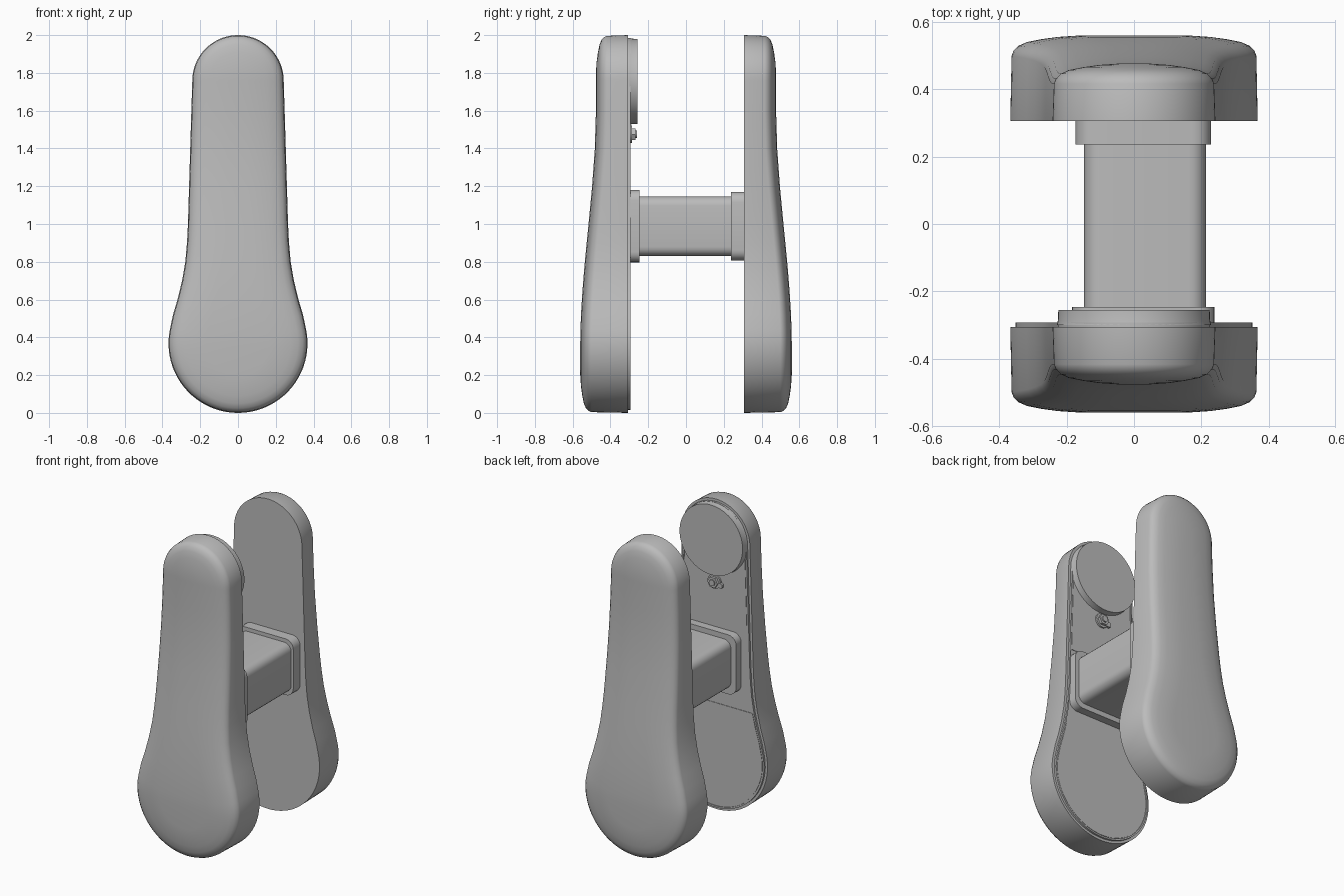
import bpy, bmesh, math
from mathutils import Vector

cube = bpy.data.objects.get("Cube")
if cube:
    bpy.data.objects.remove(cube, do_unlink=True)

grey = bpy.data.materials.new("satin_grey")
grey.use_nodes = True
grey.diffuse_color = (0.5, 0.5, 0.5, 1)
grey.node_tree.nodes["Principled BSDF"].inputs["Base Color"].default_value = (0.5, 0.5, 0.5, 1)


def finish(name, bm, angle=32):
    bmesh.ops.recalc_face_normals(bm, faces=bm.faces)
    mesh = bpy.data.meshes.new(name)
    bm.to_mesh(mesh)
    bm.free()
    mesh.materials.append(grey)
    obj = bpy.data.objects.new(name, mesh)
    bpy.context.collection.objects.link(obj)
    bpy.ops.object.select_all(action="DESELECT")
    obj.select_set(True)
    bpy.context.view_layer.objects.active = obj
    bpy.ops.object.shade_smooth_by_angle(angle=math.radians(angle))
    return obj


def arc(cz, r, start, end, steps):
    angles = [math.radians(start + (end - start) * i / steps) for i in range(steps + 1)]
    return [(r * math.cos(a), cz + r * math.sin(a)) for a in angles]


# Symmetric paddle outline: round bulb, waisted flank, round top
flank = [(0.344, 0.52), (0.32, 0.6), (0.296, 0.7), (0.279, 0.8), (0.27, 0.9),
         (0.265, 1.0), (0.259, 1.2), (0.253, 1.4), (0.247, 1.6)]
half = arc(0.368, 0.368, -90, 12, 22) + flank + arc(1.758, 0.242, 0, 90, 18)
outline = half + [(-x, z) for x, z in reversed(half[1:-1])]
COUNT = len(outline)


def inset(d):
    pts = []
    for i, (x, z) in enumerate(outline):
        (ax, az), (bx, bz) = outline[i - 1], outline[(i + 1) % COUNT]
        t = Vector((bx - ax, bz - az)).normalized()
        pts.append((x - t.y * d, z + t.x * d))
    return pts


def crown(z):
    t = min(max((z - 0.35) / 1.25, 0), 1)
    return 0.56 - 0.083 * t * t * (3 - 2 * t)


def slab(rings, side):
    """Loft inset outlines; each ring is (inset, depth function of z)."""
    bm = bmesh.new()
    loops = [[bm.verts.new((x, side * depth(z), z)) for x, z in inset(d)]
             for d, depth in rings]
    for a, b in zip(loops, loops[1:]):
        for i in range(COUNT):
            j = (i + 1) % COUNT
            bm.faces.new((a[i], a[j], b[j], b[i]))
    for loop in (loops[0], loops[-1]):
        for i in range(len(half) - 1):
            quad = [loop[i], loop[i + 1], loop[-i - 1], loop[-i]]
            bm.faces.new(list(dict.fromkeys(quad)))
    return bm


def flat(y):
    return lambda z: y


def below(drop):
    return lambda z: crown(z) - drop


# Two facing paddles with crowned outer faces
edge = [(0.004, 0.06), (0.01, 0.045), (0.025, 0.03), (0.05, 0.019),
        (0.09, 0.011), (0.14, 0.004), (0.2, 0)]
shell = [(0, flat(0.306))] + [(d, below(drop)) for d, drop in edge]
for name, side in (("front_paddle", -1), ("back_paddle", 1)):
    finish(name, slab(shell, side))

# Raised lip around the inner side of the front paddle
lip = [(0.016, flat(0.31)), (0.016, flat(0.293)), (0.026, flat(0.293)), (0.026, flat(0.299))]
finish("inner_lip", slab(lip, -1))

# Thin cover panels above and below the post
for name, cut, keep in (("upper_panel", 1.2, 1), ("lower_panel", 0.69, -1)):
    bm = slab([(0.031, flat(0.302)), (0.031, flat(0.296))], -1)
    bmesh.ops.bisect_plane(bm, geom=bm.verts[:] + bm.edges[:] + bm.faces[:],
                           plane_co=(0, 0, cut), plane_no=(0, 0, -keep), clear_outer=True)
    bmesh.ops.holes_fill(bm, edges=[e for e in bm.edges if e.is_boundary])
    finish(name, bm)


def rounded_bar(name, x0, x1, y0, y1, z0, z1, radius):
    """Box with its four lengthwise (y) edges rounded."""
    bm = bmesh.new()
    bmesh.ops.create_cube(bm, size=1)
    for v in bm.verts:
        v.co = ((x0 + x1) / 2 + v.co.x * (x1 - x0),
                (y0 + y1) / 2 + v.co.y * (y1 - y0),
                (z0 + z1) / 2 + v.co.z * (z1 - z0))
    long_edges = [e for e in bm.edges if abs(e.verts[0].co.y - e.verts[1].co.y) > 0.001]
    bmesh.ops.bevel(bm, geom=long_edges, offset=radius, segments=5, profile=0.5, affect="EDGES")
    return finish(name, bm)


# Connecting post with a collar at each end
rounded_bar("post", -0.148, 0.214, -0.28, 0.28, 0.83, 1.146, 0.05)
rounded_bar("front_collar", -0.185, 0.24, -0.306, -0.247, 0.797, 1.18, 0.055)
rounded_bar("back_collar", -0.174, 0.229, 0.237, 0.31, 0.807, 1.17, 0.055)


def turned(name, x, z, profile, sides):
    """Stack of circles along y, each given as (radius, y)."""
    bm = bmesh.new()
    loops = []
    for r, y in profile:
        angles = [math.tau * i / sides for i in range(sides)]
        loops.append([bm.verts.new((x + r * math.cos(a), y, z + r * math.sin(a))) for a in angles])
    for a, b in zip(loops, loops[1:]):
        for i in range(sides):
            j = (i + 1) % sides
            bm.faces.new((a[i], a[j], b[j], b[i]))
    bm.faces.new(loops[0])
    bm.faces.new(loops[-1])
    return finish(name, bm)


# Round boss near the top
turned("round_boss", 0, 1.755, [(0.229, -0.3), (0.226, -0.285), (0.225, -0.256)], 64)

# Small fastener under the boss
turned("fastener_washer", 0, 1.475, [(0.046, -0.3), (0.046, -0.285)], 24)
turned("fastener_nut", 0, 1.475, [(0.036, -0.29), (0.036, -0.268)], 6)
turned("fastener_pin", 0, 1.475, [(0.02, -0.275), (0.02, -0.26)], 16)
rounded_bar("fastener_tab", -0.06, 0.02, -0.3, -0.28, 1.445, 1.475, 0.008)
